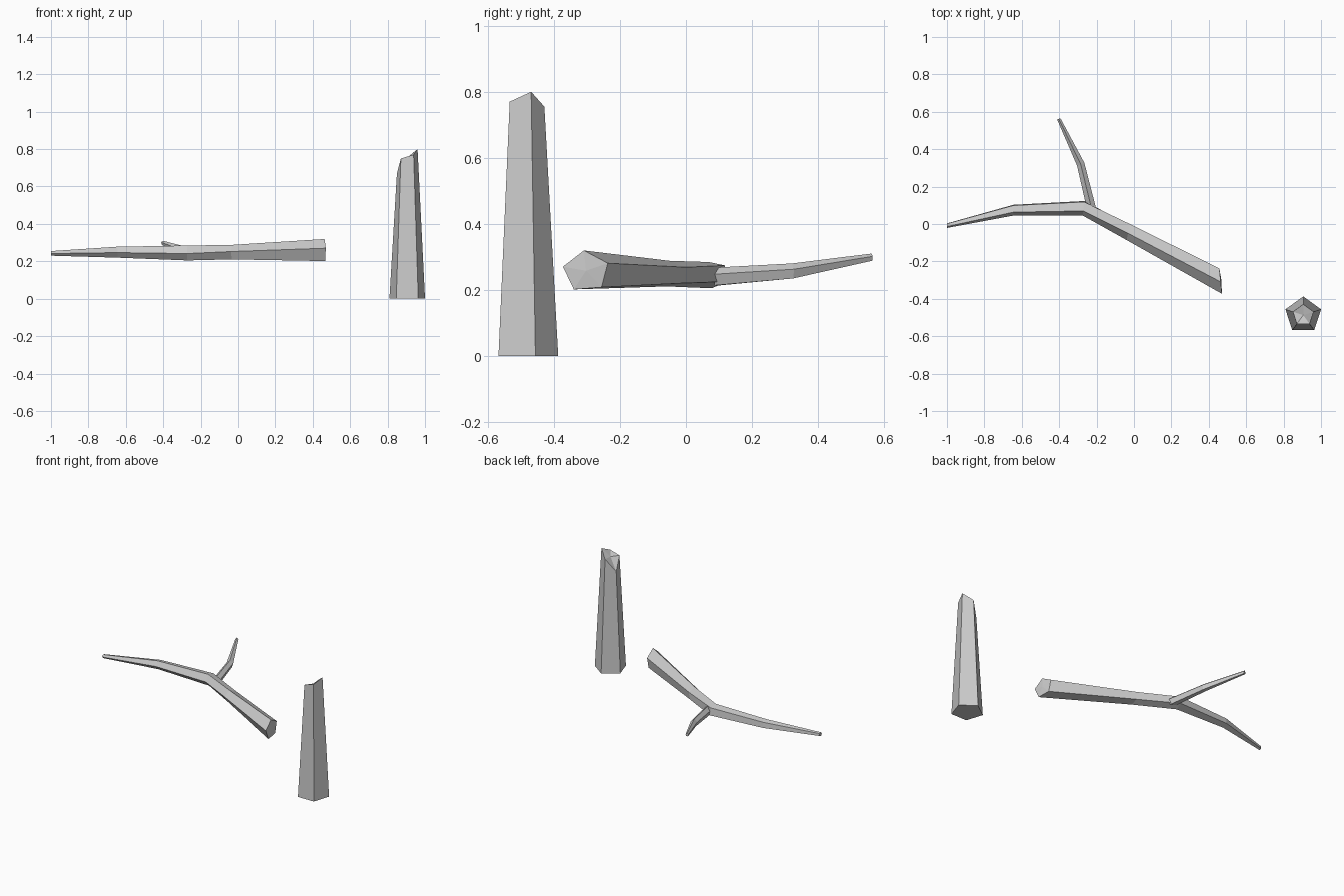
import bpy, bmesh
from math import sin, cos, radians
from mathutils import Vector

if "Cube" in bpy.data.objects:
    bpy.data.objects.remove(bpy.data.objects["Cube"])

SIDES = 5


def ring(centre, side, r_side, r_up, rot):
    """Five points around a centre, spanned by a horizontal side vector and z."""
    s = Vector((side[0], side[1], 0)).normalized()
    pts = []
    for k in range(SIDES):
        a = radians(90 + rot + 72 * k)
        pts.append(Vector(centre) + s * (cos(a) * r_side) + Vector((0, 0, sin(a) * r_up)))
    return pts


def loft(name, rings, start_tip=None, end_tip=None):
    """Skin rings together; each end is flat, or a fan to the given point."""
    bm = bmesh.new()
    vs = [[bm.verts.new(p) for p in r] for r in rings]
    for a, b in zip(vs, vs[1:]):
        for i in range(SIDES):
            j = (i + 1) % SIDES
            bm.faces.new((a[i], a[j], b[j], b[i]))
    for end, tip in ((vs[0], start_tip), (vs[-1], end_tip)):
        if tip is None:
            bm.faces.new(end)
        else:
            c = bm.verts.new(tip)
            for i in range(SIDES):
                bm.faces.new((end[i], end[(i + 1) % SIDES], c))
    bmesh.ops.recalc_face_normals(bm, faces=bm.faces)
    mesh = bpy.data.meshes.new(name)
    bm.to_mesh(mesh)
    bm.free()
    obj = bpy.data.objects.new(name, mesh)
    bpy.context.collection.objects.link(obj)
    return obj


# Standing stump with a jagged broken top
cx, cy = 0.905, -0.487


def pentagon(r, heights):
    return [Vector((cx + r * cos(radians(90 + 72 * k)), cy + r * sin(radians(90 + 72 * k)), z))
            for k, z in enumerate(heights)]


loft("stump", [pentagon(0.1, [0] * 5),
               pentagon(0.058, [0.755, 0.67, 0.75, 0.77, 0.80])],
     end_tip=(cx, cy, 0.75))

# Fallen main branch, from the thick broken end to the thin tip
loft("fallen_branch", [
    ring((0.463, -0.303, 0.256), (-0.1, 1), 0.072, 0.0636, 5),
    ring((-0.03, -0.04, 0.248), (0.2, 1), 0.047, 0.041, 12),
    ring((-0.27, 0.087, 0.246), (0.1, 1), 0.042, 0.042, 24),
    ring((-0.645, 0.076, 0.25), (0, 1), 0.031, 0.031, 24),
    ring((-1.0, -0.008, 0.243), (0, 1), 0.013, 0.013, 24),
], start_tip=(0.468, -0.303, 0.258))

# Side twig growing from the bend
loft("side_twig", [
    ring((-0.23, 0.095, 0.238), (1, -0.45), 0.032, 0.03, 0),
    ring((-0.285, 0.32, 0.255), (1, 0.4), 0.022, 0.025, 0),
    ring((-0.402, 0.562, 0.298), (1, 0.4), 0.01, 0.012, 0),
])
